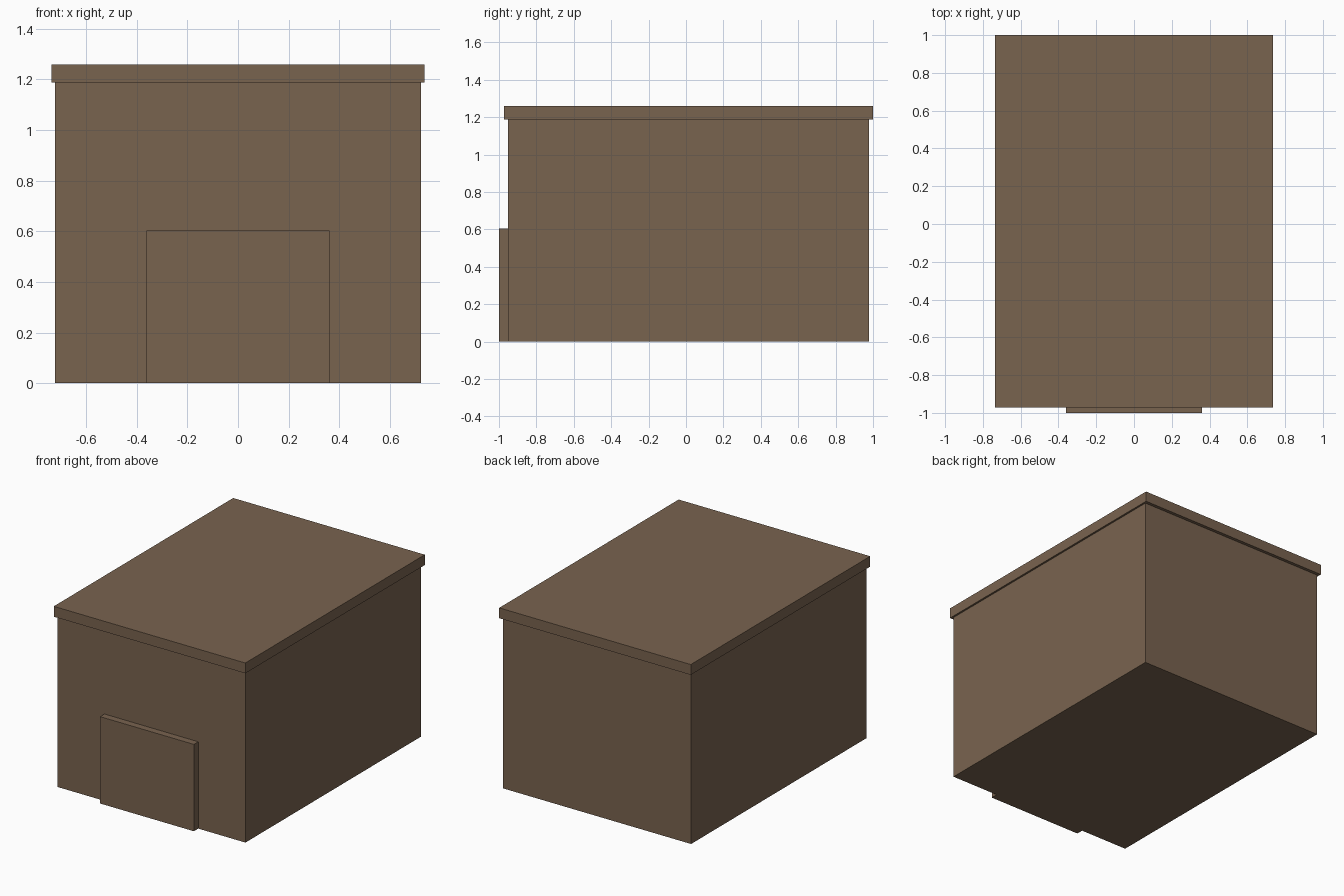
import bpy

if "Cube" in bpy.data.objects:
    bpy.data.objects.remove(bpy.data.objects["Cube"])

# Single brown colour
brown = bpy.data.materials.new("brown")
brown.diffuse_color = (0.191, 0.125, 0.078, 1.0)
brown.use_nodes = True
brown.node_tree.nodes["Principled BSDF"].inputs["Base Color"].default_value = brown.diffuse_color


def box(name, low, high):
    """Axis-aligned box between two corners."""
    centre = [(a + b) / 2 for a, b in zip(low, high)]
    size = [b - a for a, b in zip(low, high)]
    bpy.ops.mesh.primitive_cube_add(size=1, location=centre)
    obj = bpy.context.object
    obj.name = name
    obj.scale = size
    bpy.ops.object.transform_apply(location=False, rotation=False, scale=True)
    obj.data.materials.append(brown)
    return obj


# Main walls
box("walls", (-0.724, -0.952, 0.0), (0.724, 0.978, 1.188))
# Flat overhanging roof slab
box("roof", (-0.737, -0.972, 1.188), (0.737, 1.0, 1.26))
# Door panel standing proud of the front wall
box("door", (-0.361, -1.0, 0.0), (0.361, -0.952, 0.604))
